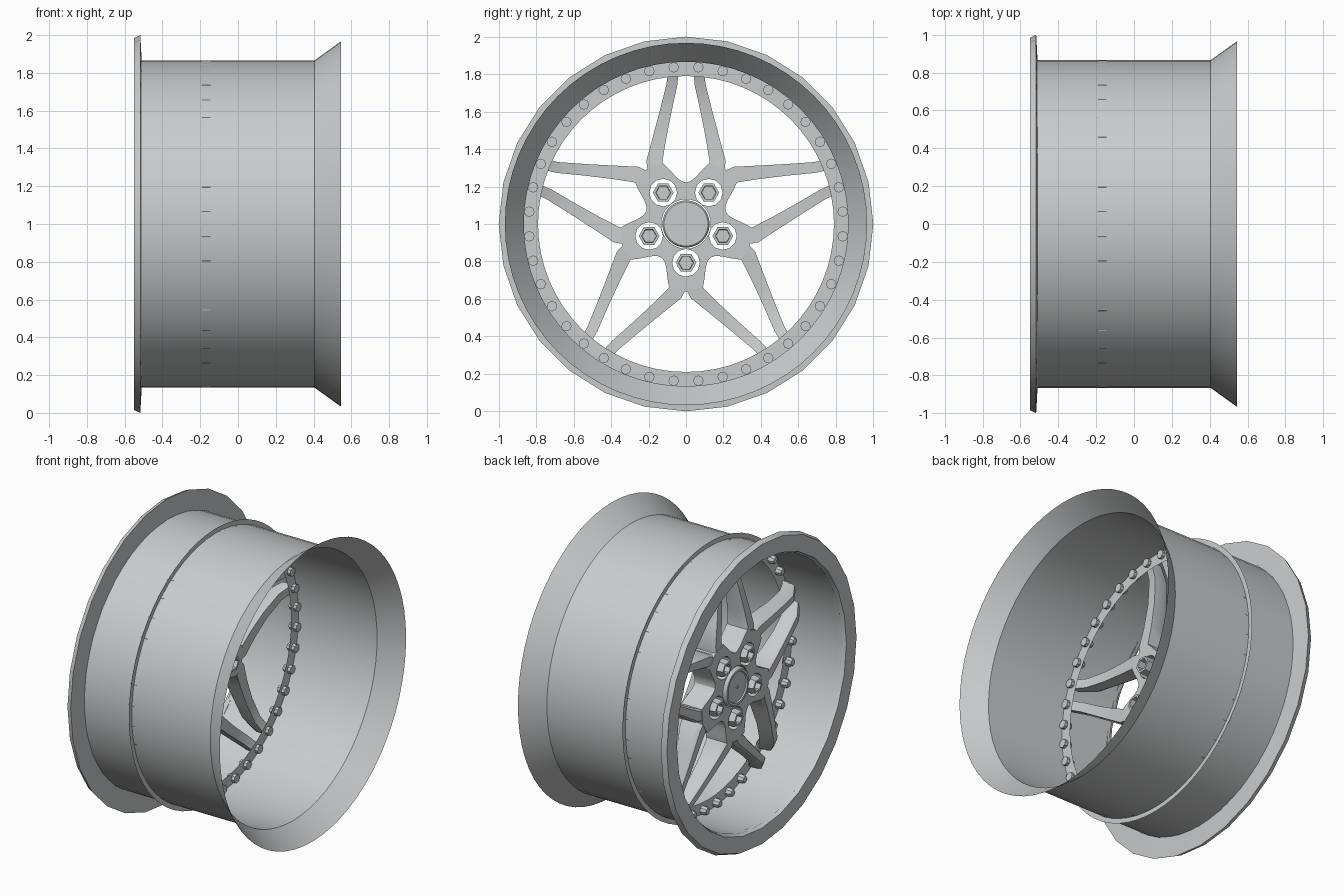
import bpy, bmesh
from math import sin, cos, pi, radians
from mathutils import Matrix, Vector

cube = bpy.data.objects.get("Cube")
if cube:
    bpy.data.objects.remove(cube, do_unlink=True)

metal = bpy.data.materials.new("satin grey metal")
metal.use_nodes = True
GREY = (0.59, 0.60, 0.61, 1)
metal.diffuse_color = GREY
metal.node_tree.nodes["Principled BSDF"].inputs["Base Color"].default_value = GREY

CENTRE = Matrix.Translation((0, 0, 1))
LUGS = [radians(-90 + 72 * k) for k in range(5)]


def add(name, mesh, angle=30):
    """Link a mesh whose axle is the x axis, smooth it and lift it to wheel height."""
    mesh.transform(CENTRE)
    mesh.materials.clear()
    mesh.materials.append(metal)
    mesh.shade_smooth()
    mesh.set_sharp_from_angle(angle=radians(angle))
    obj = bpy.data.objects.new(name, mesh)
    bpy.context.collection.objects.link(obj)
    return obj


def finish(name, bm, angle=30, solid=True):
    bmesh.ops.remove_doubles(bm, verts=bm.verts, dist=0.0001)
    if solid:
        bmesh.ops.recalc_face_normals(bm, faces=bm.faces)
    mesh = bpy.data.meshes.new(name)
    bm.to_mesh(mesh)
    bm.free()
    return add(name, mesh, angle)


def lathe(bm, profile, sides, closed=False, at=(0, 0)):
    """Turn (x, radius) points around an axis parallel to x."""
    rings = []
    for x, r in profile:
        rings.append([bm.verts.new((x, at[0] + r * cos(2 * pi * i / sides),
                                    at[1] + r * sin(2 * pi * i / sides)))
                      for i in range(sides)])
    pairs = list(zip(rings, rings[1:]))
    if closed:
        pairs.append((rings[-1], rings[0]))
    for a, b in pairs:
        for i in range(sides):
            j = (i + 1) % sides
            bm.faces.new((a[i], a[j], b[j], b[i]))


def polar(r, a):
    return r * cos(a), r * sin(a)


# Barrel with flared inner end
bm = bmesh.new()
lathe(bm, [(-0.53, 0.866), (0.405, 0.866), (0.545, 0.967)], 64)
finish("barrel", bm)

# Faceted outer lip
bm = bmesh.new()
lathe(bm, [(-0.55, 0.88), (-0.55, 0.985), (-0.517, 1.0), (-0.51, 0.868)], 28, closed=True)
finish("outer_lip", bm)

# Thin mounting ring through the barrel
bm = bmesh.new()
lathe(bm, [(-0.166, 0.79), (-0.166, 0.897)], 64)
finish("mounting_ring", bm, solid=False)

# Bolts around the mounting ring
bm = bmesh.new()
for k in range(40):
    spot = polar(0.839, 2 * pi * (k + 0.5) / 40)
    lathe(bm, [(-0.145, 0), (-0.145, 0.028), (-0.19, 0.028), (-0.205, 0.02), (-0.21, 0)],
          8, at=spot)
finish("ring_bolts", bm)

# Star-shaped hub plate with holes for the cap and the nuts
curve = bpy.data.curves.new("hub_outline", "CURVE")
curve.dimensions = "2D"
curve.fill_mode = "BOTH"
curve.extrude = 0.075


def outline(points):
    spline = curve.splines.new("POLY")
    spline.points.add(len(points) - 1)
    for p, (u, v) in zip(spline.points, points):
        p.co = (u, v, 0, 1)
    spline.use_cyclic_u = True


def circle(r, n, at=(0, 0)):
    return [(at[0] + r * cos(2 * pi * i / n), at[1] + r * sin(2 * pi * i / n)) for i in range(n)]


STAR = [(-36, 0.222), (-30, 0.23), (-24, 0.258), (-19, 0.305), (-15, 0.35),
        (0, 0.36), (15, 0.35), (19, 0.305), (24, 0.258), (30, 0.23)]
outline([polar(r, a + radians(d)) for a in LUGS for d, r in STAR])
outline(circle(0.132, 32))
for a in LUGS:
    outline(circle(0.074, 12, polar(0.207, a)))
temp = bpy.data.objects.new("hub_outline", curve)
bpy.context.collection.objects.link(temp)
graph = bpy.context.evaluated_depsgraph_get()
hub = bpy.data.meshes.new_from_object(temp.evaluated_get(graph))
bpy.data.objects.remove(temp, do_unlink=True)
hub.transform(Matrix(((0, 0, 1, -0.285), (1, 0, 0, 0), (0, 1, 0, 0), (0, 0, 0, 1))))
hub.name = "hub"
add("hub", hub)

# Centre cap
bm = bmesh.new()
lathe(bm, [(-0.20, 0), (-0.20, 0.118), (-0.21, 0.126), (-0.36, 0.126),
           (-0.378, 0.115), (-0.378, 0.1), (-0.37, 0.095), (-0.37, 0)], 32)
lathe(bm, [(-0.196, 0), (-0.196, 0.01), (-0.375, 0.01), (-0.375, 0)], 8)
finish("centre_cap", bm)

# Hexagonal wheel nuts with sockets at both ends
bm = bmesh.new()
for a in LUGS:
    lathe(bm, [(-0.22, 0), (-0.22, 0.038), (-0.165, 0.04), (-0.165, 0.055), (-0.36, 0.055),
               (-0.385, 0.046), (-0.385, 0.032), (-0.35, 0.032), (-0.35, 0)],
          6, at=polar(0.207, a))
finish("wheel_nuts", bm)

# Twin spokes: radial, sideways, half width, front x, back x
SPOKE = [(0.29, 0.02, 0.045, -0.36, -0.21), (0.37, 0.06, 0.043, -0.355, -0.215),
         (0.45, 0.15, 0.036, -0.343, -0.225), (0.55, 0.265, 0.031, -0.325, -0.225),
         (0.645, 0.375, 0.029, -0.305, -0.205), (0.715, 0.44, 0.028, -0.25, -0.168)]
bm = bmesh.new()
for a in LUGS:
    for side in (-1, 1):
        rings = []
        for i, (u, v, w, front, back) in enumerate(SPOKE):
            before, after = SPOKE[max(i - 1, 0)], SPOKE[min(i + 1, len(SPOKE) - 1)]
            along = Vector((after[0] - before[0], after[1] - before[1])).normalized()
            ring = []
            # Section is chamfered along its front edges
            for s, x in ((-1, back), (-1, front + 0.02), (-0.7, front),
                         (0.7, front), (1, front + 0.02), (1, back)):
                pu = u - along.y * w * s
                pv = (v + along.x * w * s) * side
                ring.append(bm.verts.new((x, pu * cos(a) - pv * sin(a),
                                          pu * sin(a) + pv * cos(a))))
            rings.append(ring)
        n = len(rings[0])
        for p, q in zip(rings, rings[1:]):
            for i in range(n):
                j = (i + 1) % n
                bm.faces.new((p[i], p[j], q[j], q[i]))
        bm.faces.new(rings[0])
        bm.faces.new(rings[-1])
finish("spokes", bm)
